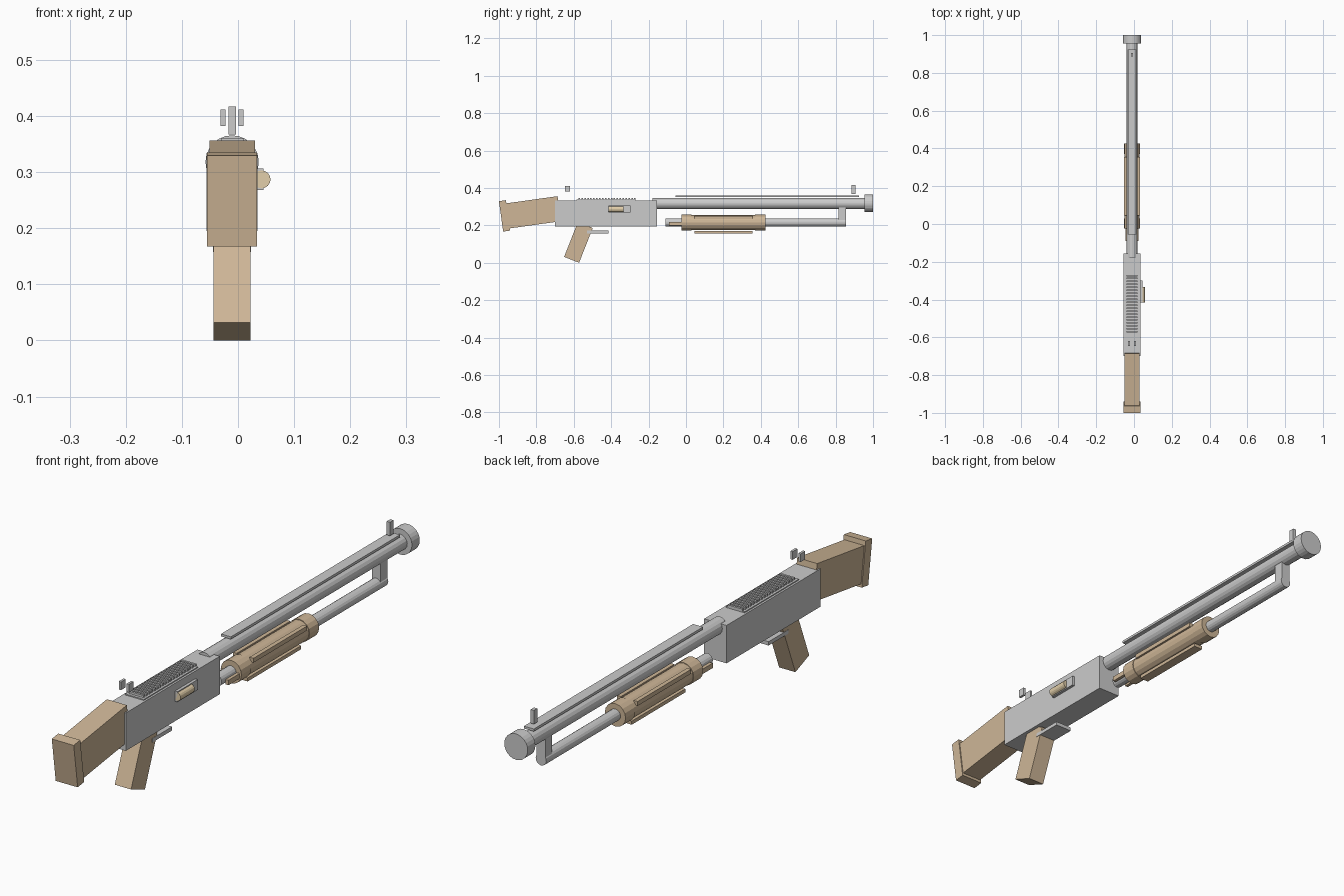
import bpy
from math import radians, pi

if "Cube" in bpy.data.objects:
    bpy.data.objects.remove(bpy.data.objects["Cube"])

XC = -0.0105  # centre line of the body; the side shell offsets the bounds


def material(name, color):
    m = bpy.data.materials.new(name)
    m.diffuse_color = color
    m.use_nodes = True
    m.node_tree.nodes["Principled BSDF"].inputs["Base Color"].default_value = m.diffuse_color
    return m


wood = material("wood", (0.62, 0.47, 0.31, 1))
brass = material("brass", (0.76, 0.62, 0.40, 1))


def finish(name, mat):
    o = bpy.context.object
    o.name = name
    if mat:
        o.data.materials.append(mat)
    return o


def box(name, center, size, tilt=0, mat=None):
    """Box with x measured from the body centre line, tilted about x."""
    x, y, z = center
    bpy.ops.mesh.primitive_cube_add(size=1, location=(XC + x, y, z),
                                    rotation=(radians(tilt), 0, 0))
    bpy.context.object.scale = size
    return finish(name, mat)


def span(name, x, y, z, mat=None):
    """Straight box given by (min, max) on each axis."""
    c = [(a + b) / 2 for a, b in (x, y, z)]
    s = [b - a for a, b in (x, y, z)]
    return box(name, c, s, 0, mat)


def rod(name, y, z, r, x=0, sides=16, mat=None):
    """Cylinder running along y."""
    bpy.ops.mesh.primitive_cylinder_add(vertices=sides, radius=r, depth=y[1] - y[0],
                                        location=(XC + x, (y[0] + y[1]) / 2, z),
                                        rotation=(pi / 2, 0, 0))
    return finish(name, mat)


# Receiver with a thin top cover
span("receiver", (-0.0455, 0.0455), (-0.70, -0.155), (0.195, 0.334))
span("top_cover", (-0.038, 0.038), (-0.585, -0.27), (0.33, 0.338))

# Cross serrations on the cover
N = 20
for i in range(N):
    y = -0.575 + i * 0.0157
    span(f"serration_{i + 1}", (-0.03, 0.03), (y, y + 0.008), (0.335, 0.346))

# Stock, butt pad and grip
box("stock", (0, -0.816, 0.270), (0.081, 0.28, 0.135), 8, wood)
box("butt_pad", (0, -0.970, 0.251), (0.089, 0.038, 0.164), 8, wood)
box("grip", (0, -0.575, 0.109), (0.066, 0.086, 0.2), -21.5, wood)
span("trigger_guard", (-0.034, 0.034), (-0.53, -0.415), (0.158, 0.172))

# Barrel, muzzle and rib
rod("barrel", (-0.18, 0.97), 0.317, 0.0285)
rod("muzzle", (0.955, 1.0), 0.318, 0.0475, sides=24)
span("rib", (-0.02, 0.02), (-0.055, 0.925), (0.351, 0.360))

# Sights
span("front_sight", (-0.0065, 0.0065), (0.886, 0.906), (0.367, 0.417))
for side, s in (("left", -1), ("right", 1)):
    box(f"rear_sight_{side}", (s * 0.016, -0.633, 0.397), (0.009, 0.027, 0.030))

# Magazine tube and its bracket
rod("magazine_tube", (-0.11, 0.855), 0.216, 0.0215)
span("tube_bracket", (-0.0175, 0.0175), (0.815, 0.855), (0.22, 0.30))

# Pump fore-end with end rings, slats and action bars
rod("fore_end", (-0.02, 0.42), 0.215, 0.0395, mat=wood)
rod("fore_end_ring_rear", (-0.025, 0.03), 0.215, 0.042, mat=wood)
rod("fore_end_ring_front", (0.37, 0.425), 0.215, 0.042, mat=wood)
box("slat_bottom", (0, 0.2, 0.164), (0.036, 0.31, 0.013), 0, wood)
for side, s in (("left", -1), ("right", 1)):
    box(f"slat_{side}", (s * 0.034, 0.2, 0.241), (0.016, 0.31, 0.016), 0, wood)
    box(f"action_bar_{side}", (s * 0.029, -0.045, 0.209), (0.012, 0.09, 0.018), 0, wood)

# Ejection port with a shell
span("ejection_port", (0.04, 0.056), (-0.415, -0.298), (0.268, 0.306))
rod("shell", (-0.415, -0.333), 0.287, 0.016, x=0.0525, mat=brass)
